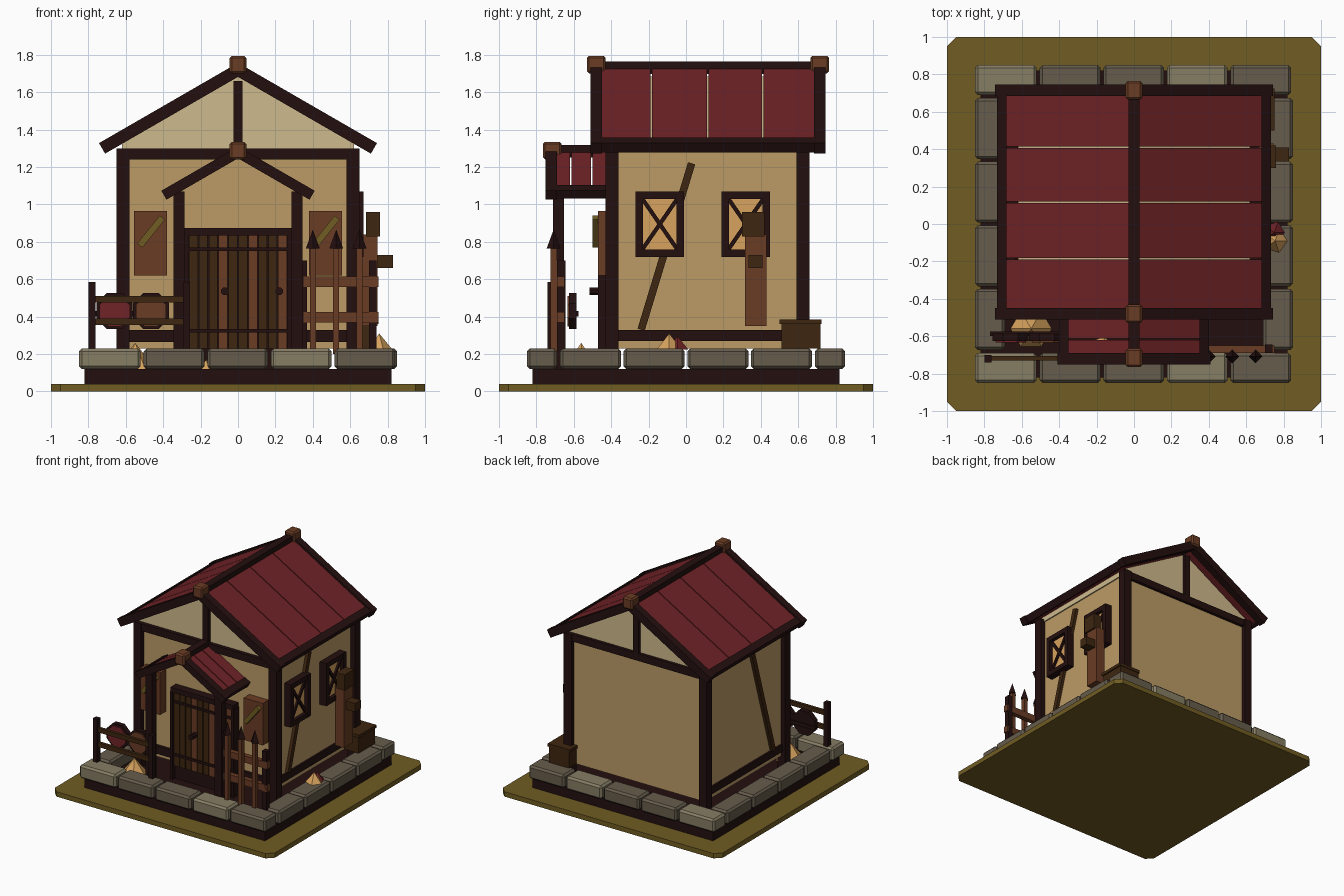
import bpy, bmesh, math
from mathutils import Vector

if "Cube" in bpy.data.objects:
    bpy.data.objects.remove(bpy.data.objects["Cube"])

def mat(name, r, g, b):
    m = bpy.data.materials.new(name)
    lin = [(c / 255 / 12.92) if c < 11 else ((c / 255 + .055) / 1.055) ** 2.4 for c in (r, g, b)]
    m.diffuse_color = (*lin, 1)
    m.use_nodes = True
    m.node_tree.nodes["Principled BSDF"].inputs["Base Color"].default_value = m.diffuse_color
    return m

OLIVE = mat("olive_ground", 112, 92, 35)
DARK = mat("dark_timber", 36, 15, 15)
STONE = mat("grey_stone", 102, 92, 76)
LIGHT = mat("light_stone", 134, 125, 100)
WALL = mat("tan_plaster", 188, 155, 102)
CREAM = mat("cream_plaster", 206, 186, 140)
RED = mat("red_roof", 112, 35, 38)
BROWN = mat("mid_brown", 106, 60, 36)
UMBER = mat("dark_brown", 62, 38, 16)
STRAW = mat("straw", 216, 163, 94)

def finish(name, bm, m, bevel=0):
    bmesh.ops.recalc_face_normals(bm, faces=bm.faces)
    me = bpy.data.meshes.new(name)
    bm.to_mesh(me)
    bm.free()
    me.materials.append(m)
    o = bpy.data.objects.new(name, me)
    bpy.context.collection.objects.link(o)
    if bevel:
        b = o.modifiers.new("bevel", 'BEVEL')
        b.width, b.segments = bevel, 1
    return o

def prism(name, m, pts, a0, a1, axis='y', bevel=0):
    """Extrude a profile along one axis (profile: xz for y, yz for x, xy for z)."""
    put = {'y': lambda p, a: (p[0], a, p[1]), 'x': lambda p, a: (a, p[0], p[1]),
           'z': lambda p, a: (p[0], p[1], a)}[axis]
    bm = bmesh.new()
    lo = [bm.verts.new(put(p, a0)) for p in pts]
    hi = [bm.verts.new(put(p, a1)) for p in pts]
    bm.faces.new(lo)
    bm.faces.new(hi)
    n = len(pts)
    for i in range(n):
        j = (i + 1) % n
        bm.faces.new((lo[i], lo[j], hi[j], hi[i]))
    return finish(name, bm, m, bevel)

def box(name, m, x0, x1, y0, y1, z0, z1, bevel=0):
    return prism(name, m, [(x0, y0), (x1, y0), (x1, y1), (x0, y1)], z0, z1, 'z', bevel)

def strip(name, m, p, q, w, a0, a1, axis):
    """Straight bar of width w between two profile points."""
    p, q = Vector(p), Vector(q)
    d = (q - p).normalized() * w / 2
    s = Vector((-d.y, d.x))
    return prism(name, m, [p + s, q + s, q - s, p - s], a0, a1, axis)

def cone(name, m, x, y, z, r, h, n, rot=0.0):
    bm = bmesh.new()
    ring = [bm.verts.new((x + r * math.cos(rot + math.tau * i / n),
                          y + r * math.sin(rot + math.tau * i / n), z)) for i in range(n)]
    bm.faces.new(ring)
    top = bm.verts.new((x, y, z + h))
    for i in range(n):
        bm.faces.new((ring[i], ring[(i + 1) % n], top))
    return finish(name, bm, m)

def disc(name, m, x, z, r, y0, y1):
    pts = [(x + r * math.cos(math.pi / 8 + math.tau * i / 8),
            z + r * math.sin(math.pi / 8 + math.tau * i / 8)) for i in range(8)]
    return prism(name, m, pts, y0, y1)

# ground and plinth
c = .95
prism("ground_plate", OLIVE, [(-c, -1), (c, -1), (1, -c), (1, c), (c, 1), (-c, 1), (-1, c), (-1, -c)], 0, .04, 'z')
box("plinth", DARK, -.82, .82, -.82, .82, .04, .12)

# ring of foundation stones
for i in range(5):
    x = -.85 + i * .34
    for y in (-.85, .69):
        box("stone_row", LIGHT if i in (0, 3) else STONE, x + .006 * (i > 0), x + .33, y, y + .16, .12, .23, .015)
for i in range(4):
    y = -.68 + i * .34
    for x in (-.85, .69):
        box("stone_side", STONE, x, x + .16, y + .007, y + .333, .12, .23, .015)

# walls, gable and timber frame
box("walls", WALL, -.61, .61, -.395, .625, .23, 1.29)
prism("gable", CREAM, [(-.62, 1.28), (.62, 1.28), (.62, 1.325), (0, 1.683), (-.62, 1.325)], -.395, .625)
for x in (-.65, .58):
    for y in (-.43, .59):
        box("corner_post", DARK, x, x + .07, y, y + .07, .12, 1.30)
for y in (-.425, .60):
    box("gable_beam", DARK, -.6, .6, y, y + .05, 1.24, 1.30)
    box("gable_king_post", DARK, -.025, .025, y, y + .05, 1.29, 1.66)
box("front_sill_beam", DARK, -.6, .6, -.42, -.38, .265, .33)
for s in (-1, 1):
    box("side_sill_beam", DARK, *sorted((s * .60, s * .625)), -.38, .6, .27, .33)
    strip("side_brace", UMBER, (-.24, .33), (.03, 1.22), .04, s * .60, s * .635, 'x')

# roofs: barge boards, eave boards, split red panels and ridge
T = math.tan(math.radians(30))

def slope(name, m, s, zt, xa, xb, off, th, y0, y1):
    za, zb = zt - off / .866 - xa * T, zt - off / .866 - xb * T
    pts = [(s * xa, za), (s * xb, zb), (s * (xb - th / 2), zb - th * .866), (s * xa, za - th / .866)]
    prism(name, m, pts, y0, y1)

def roof(pre, zt, hw, y0, y1, barges, cuts, th):
    for s in (-1, 1):
        for b in barges:
            slope(pre + "_barge_board", DARK, s, zt, 0, hw, 0, th, b, b + .06)
        slope(pre + "_eave_board", DARK, s, zt, hw - .06, hw - .01, .004, th - .006, y0 + .01, y1 - .01)
        for a, b in zip(cuts, cuts[1:]):
            slope(pre + "_panel", RED, s, zt, .01, hw - .045, .014, .035, a + .004, b - .004)
    box(pre + "_ridge", DARK, -.03, .03, y0 + .01, y1 - .01, zt - .06, zt + .008)

roof("roof", 1.757, .743, -.51, .745, (-.51, .685), (-.455, -.185, .115, .41, .69), .065)
roof("porch", 1.31, .41, -.75, -.40, (-.75,), (-.695, -.615, -.505, -.40), .055)
for y, z in ((-.48, 1.70), (.715, 1.70), (-.715, 1.24)):
    box("ridge_cap", BROWN, -.045, .045, y - .05, y + .05, z, z + .095, .012)
for s in (-1, 1):
    box("porch_post", DARK, *sorted((s * .285, s * .345)), -.71, -.652, .12, 1.07)

# plank door with frame, bands and knobs
for i in range(10):
    x = -.265 + i * .053
    box("door_plank", BROWN if i in (3, 6, 9) else UMBER, x + .003, x + .05, -.455, -.40, .23, .84)
box("door_backing", DARK, -.28, .28, -.44, -.40, .12, .85)
box("door_lintel", DARK, -.285, .285, -.47, -.40, .835, .875)
for s in (-1, 1):
    box("door_jamb", DARK, *sorted((s * .265, s * .29)), -.47, -.40, .12, .84)
for z in (.75, .315):
    box("door_band", DARK, -.27, .27, -.465, -.45, z, z + .02)
for x in (-.07, .22):
    disc("door_knob", DARK, x, .535, .022, -.515, -.45)

# front shutters with a diagonal strip
for x in (-.555, .38):
    box("front_shutter", BROWN, x, x + .175, -.47, -.39, .62, .965)
    strip("shutter_strip", OLIVE, (x + .03, .78), (x + .15, .93), .035, -.50, -.465, 'y')

# right wall windows with crossed bars
for y in (-.27, .19):
    y1, z0, z1 = y + .26, .72, 1.07
    box("window_pane", STRAW, .60, .64, y + .02, y1 - .02, z0 + .02, z1 - .02)
    for a in (y, y1 - .04):
        box("window_stile", DARK, .60, .67, a, a + .04, z0, z1)
    for b in (z0, z1 - .04):
        box("window_rail", DARK, .60, .669, y, y1, b, b + .04)
    for p, q in (((y + .03, z0 + .03), (y1 - .03, z1 - .03)), ((y + .03, z1 - .03), (y1 - .03, z0 + .03))):
        strip("window_bar", DARK, p, q, .022, .62, .655, 'x')

# post with bracket and crate by the right wall
box("side_post", BROWN, .66, .745, .315, .43, .35, .84)
box("side_post_cap", UMBER, .685, .76, .30, .42, .83, .96)
box("side_post_bracket", UMBER, .68, .83, .335, .41, .66, .73)
box("crate", UMBER, .56, .74, .51, .72, .23, .37)
box("crate_lid", UMBER, .55, .75, .50, .725, .36, .385)

# right fence with spiked pickets
for x in (.40, .525, .65):
    box("spike_picket", BROWN, x - .016, x + .016, -.725, -.69, .2, .78)
    cone("picket_spike", DARK, x, -.708, .765, .037, .10, 4)
for z in (.37, .56):
    box("spike_fence_rail", BROWN, .35, .75, -.69, -.65, z, z + .055)
for x in (.33, .70):
    box("spike_fence_post", DARK, x, x + .04, -.69, -.645, .12, .70)

# left fence with round shields behind it
for x in (-.80, -.295):
    box("rail_fence_post", DARK, x, x + .038, -.74, -.70, .2, .585)
for z in (.355, .475):
    box("fence_rail", UMBER, -.78, -.28, -.73, -.705, z, z + .036)
box("shield_rack", DARK, -.77, -.40, -.60, -.575, .40, .43)
for x, m in ((-.66, RED), (-.465, BROWN)):
    disc("shield_rim", DARK, x, .43, .105, -.625, -.585)
    disc("shield_face", m, x, .43, .088, -.634, -.62)

# straw heaps
cone("straw_heap", STRAW, -.55, -.56, .12, .11, .14, 6)
cone("small_straw_heap", STRAW, -.17, -.65, .12, .05, .05, 5)
cone("side_straw_heap", STRAW, .755, -.09, .225, .07, .085, 5)
cone("side_red_heap", RED, .75, -.045, .225, .06, .07, 5)
